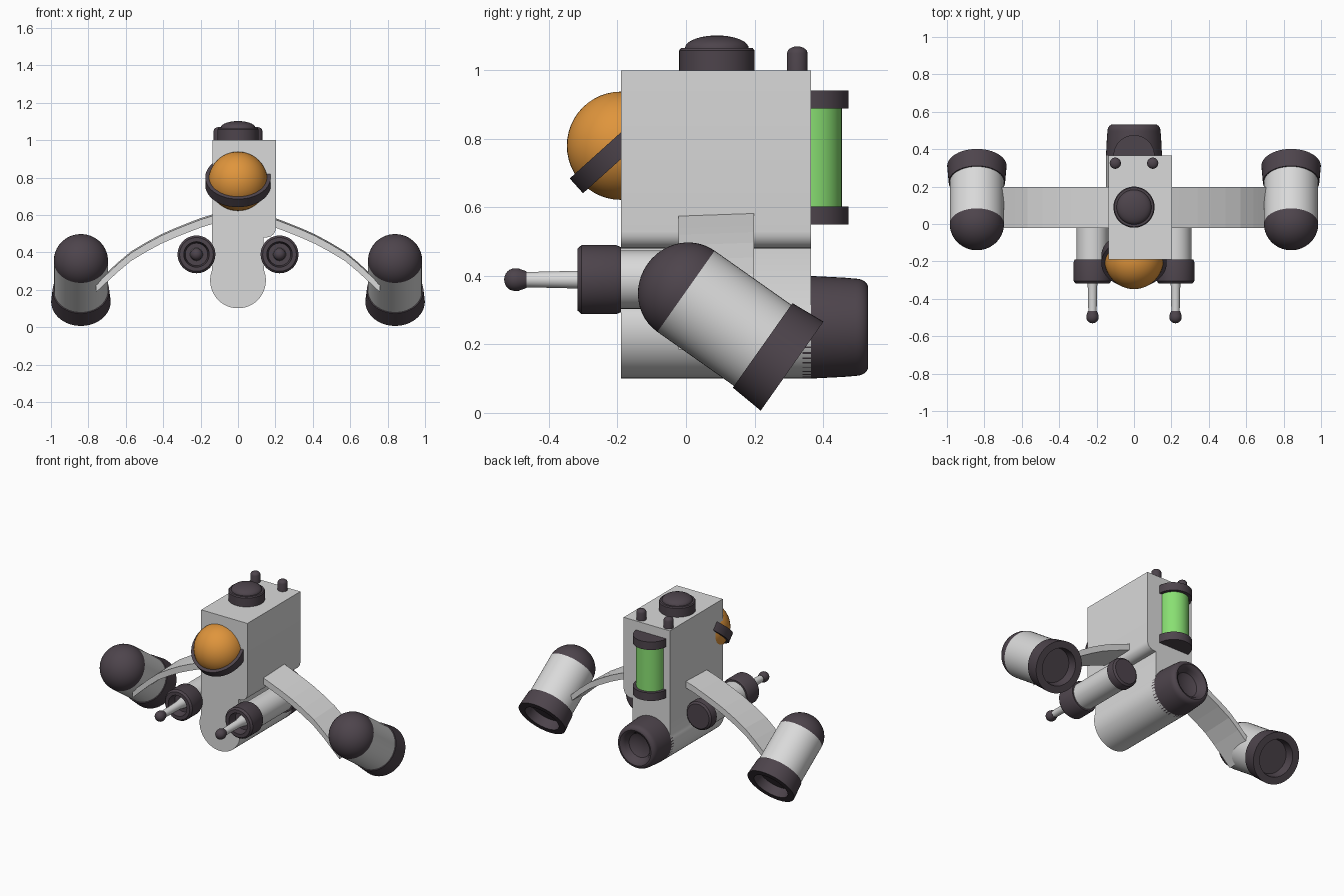
import bpy, bmesh, math
from mathutils import Vector, Matrix

if "Cube" in bpy.data.objects:
    bpy.data.objects.remove(bpy.data.objects["Cube"])


def material(name, rgb):
    m = bpy.data.materials.new(name)
    m.diffuse_color = (*rgb, 1)
    m.use_nodes = True
    m.node_tree.nodes["Principled BSDF"].inputs["Base Color"].default_value = m.diffuse_color
    return m


GREY = material("light_grey", (0.70, 0.70, 0.70))
DARK = material("dark_plum", (0.075, 0.058, 0.072))
ORANGE = material("orange", (0.74, 0.30, 0.045))
GREEN = material("green", (0.25, 0.74, 0.17))


def finish(bm, name, mat, angle=35):
    bmesh.ops.recalc_face_normals(bm, faces=bm.faces)
    for f in bm.faces:
        f.smooth = True
    for e in bm.edges:
        e.smooth = len(e.link_faces) == 2 and e.calc_face_angle(0) < math.radians(angle)
    me = bpy.data.meshes.new(name)
    bm.to_mesh(me)
    bm.free()
    me.materials.append(mat)
    ob = bpy.data.objects.new(name, me)
    bpy.context.collection.objects.link(ob)
    return ob


def lathe(name, mat, profile, origin, axis=(0, 0, 1), steps=48):
    """Spin (radius, height) points round an axis through origin."""
    bm = bmesh.new()
    vs = [bm.verts.new((r, 0, h)) for r, h in profile]
    es = [bm.edges.new(p) for p in zip(vs, vs[1:])]
    bmesh.ops.spin(bm, geom=vs + es, cent=(0, 0, 0), axis=(0, 0, 1),
                   angle=2 * math.pi, steps=steps)
    bmesh.ops.remove_doubles(bm, verts=bm.verts, dist=1e-4)
    rot = Vector(axis).to_track_quat('Z', 'Y').to_matrix().to_4x4()
    bm.transform(Matrix.Translation(origin) @ rot)
    return finish(bm, name, mat)


def arc(cx, cy, rx, ry, a0, a1, n):
    out = []
    for i in range(n + 1):
        t = math.radians(a0 + (a1 - a0) * i / n)
        out.append((cx + rx * math.cos(t), cy + ry * math.sin(t)))
    return out


def extrude_y(name, mat, outline, y0, y1, angle=35):
    """Extrude an x-z outline along y."""
    bm = bmesh.new()
    f = bm.faces.new([bm.verts.new((x, y0, z)) for x, z in outline])
    r = bmesh.ops.extrude_face_region(bm, geom=[f])
    vs = [v for v in r["geom"] if isinstance(v, bmesh.types.BMVert)]
    bmesh.ops.translate(bm, verts=vs, vec=(0, y1 - y0, 0))
    return finish(bm, name, mat, angle)


# Body: offset upper box with a narrower round-bottomed keel
outline = [(-0.137, 1.0), (0.202, 1.0)]
outline += arc(0.152, 0.53, 0.05, 0.05, 0, -90, 6)
outline += [(0.137, 0.48)]
outline += arc(0, 0.25, 0.149, 0.149, 22, -202, 36)
extrude_y("body", GREY, outline, -0.19, 0.365)

# Roof hatch and two rear pins
lathe("roof_hatch", DARK, [(0, 0.95), (0.11, 0.95), (0.11, 1.058), (0.105, 1.065), (0.093, 1.065)]
      + arc(0, 1.065, 0.093, 0.037, 10, 90, 8), (0, 0.09, 0))
for x in (-0.1, 0.1):
    lathe("roof_pin", DARK, [(0, 0.97), (0.03, 0.97), (0.03, 1.05)]
          + arc(0, 1.05, 0.03, 0.02, 25, 90, 4), (x, 0.325, 0), steps=24)

# Eye ball and its tilted band
lathe("eye_ball", ORANGE, arc(0, 0, 0.158, 0.158, -90, 90, 24), (0, -0.19, 0.78))
t = math.radians(42)
lathe("eye_band", DARK, [(0.145, -0.029), (0.175, -0.029), (0.175, 0.029), (0.145, 0.029), (0.145, -0.029)],
      (0, -0.19, 0.78), (0, -math.sin(t), math.cos(t)))

# Rear tank with end caps
lathe("tank", GREEN, [(0, 0.59), (0.09, 0.59), (0.09, 0.90), (0, 0.90)], (0, 0.365, 0))
for z in (0.55, 0.888):
    lathe("tank_cap", DARK, [(0, z), (0.11, z), (0.11, z + 0.053), (0, z + 0.053)], (0, 0.365, 0))

# Rear main thruster with a dished end
lathe("rear_thruster", DARK, [(0, 0.34), (0.149, 0.34), (0.149, 0.38), (0.145, 0.46)]
      + arc(0.115, 0.495, 0.027, 0.037, 0, 90, 6)
      + [(0.10, 0.525), (0.09, 0.51), (0.078, 0.485), (0.05, 0.472), (0, 0.468)],
      (0, 0, 0.25), (0, 1, 0))

# Pod axis tilts down to the rear
pt = math.radians(35.2)
pod_axis = (0, math.cos(pt), -math.sin(pt))
top = [(0.08, 0.617), (0.135, 0.603), (0.20, 0.583), (0.27, 0.556), (0.34, 0.528), (0.41, 0.497),
       (0.49, 0.454), (0.57, 0.406), (0.64, 0.348), (0.71, 0.283), (0.76, 0.236)]

for s, side in ((-1, "left"), (1, "right")):
    # Curved wing, slightly raised at the rear
    low = [(x, z - 0.043) for x, z in reversed(top)]
    wing = extrude_y(side + "_wing", GREY, [(s * x, z) for x, z in top + low], -0.022, 0.198, 2)
    for v in wing.data.vertices:
        v.co.z += 0.035 * (v.co.y - 0.198)

    # Engine pod: nose, barrel, hollow nozzle
    o = (s * 0.84, 0, 0.355)
    lathe(side + "_pod_nose", DARK, arc(0, 0, 0.145, 0.138, -90, 0, 12) + [(0, 0)], o, pod_axis)
    lathe(side + "_pod_barrel", GREY, [(0, 0), (0.145, 0), (0.145, 0.28), (0, 0.28)], o, pod_axis)
    lathe(side + "_pod_nozzle", DARK, [(0, 0.274), (0.151, 0.274), (0.159, 0.379), (0.115, 0.379),
                                       (0.105, 0.32), (0, 0.32)], o, pod_axis)

    # Gun: housing, rear cap, recessed sleeve, barrel and tip (heights run forward)
    g, fwd = (s * 0.222, 0, 0.389), (0, -1, 0)
    lathe(side + "_gun_housing", GREY, [(0, -0.15), (0.085, -0.15), (0.085, 0.2), (0, 0.2)], g, fwd)
    lathe(side + "_gun_rear_cap", DARK, [(0, -0.19), (0.08, -0.19), (0.092, -0.18), (0.095, -0.165),
                                         (0.095, -0.13), (0, -0.13)], g, fwd)
    lathe(side + "_gun_sleeve", DARK, [(0, 0.19), (0.095, 0.19), (0.101, 0.205), (0.101, 0.305),
                                       (0.09, 0.317), (0.068, 0.317), (0.06, 0.26), (0, 0.26)], g, fwd)
    lathe(side + "_gun_barrel", GREY, [(0, 0.25), (0.036, 0.25), (0.026, 0.31), (0.022, 0.475),
                                       (0, 0.475)], g, fwd, 24)
    lathe(side + "_gun_tip", DARK, [(0, 0.465), (0.024, 0.465), (0.033, 0.49)]
          + arc(0, 0.50, 0.033, 0.031, 0, 90, 6), g, fwd, 24)
